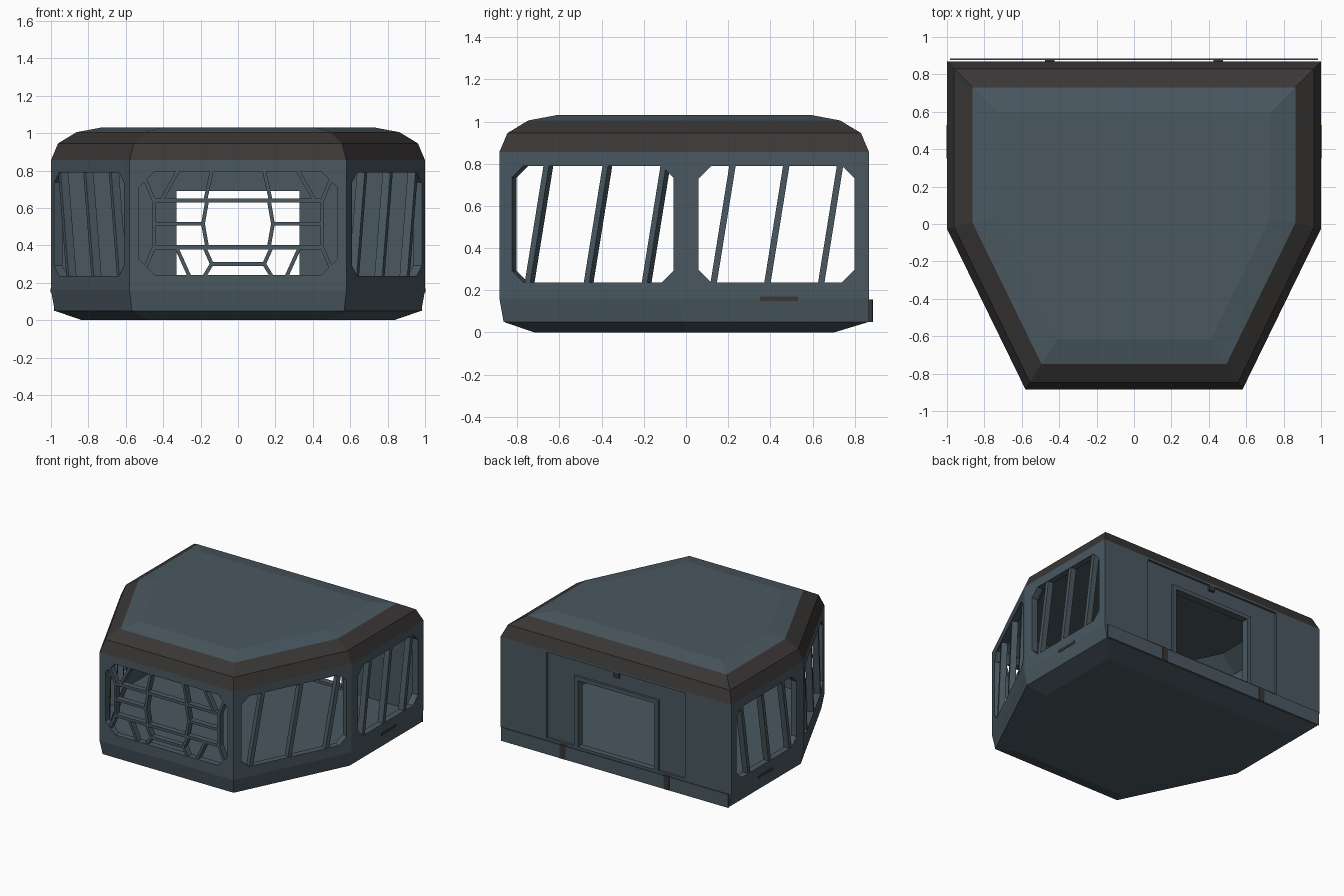
import bpy, bmesh
from mathutils import Vector

if "Cube" in bpy.data.objects:
    bpy.data.objects.remove(bpy.data.objects["Cube"])


def material(name, rgb):
    m = bpy.data.materials.new(name)
    m.diffuse_color = (*rgb, 1)
    m.use_nodes = True
    m.node_tree.nodes["Principled BSDF"].inputs["Base Color"].default_value = m.diffuse_color
    return m


SLATE = material("slate blue", (0.068, 0.098, 0.118))
BROWN = material("dark brown", (0.042, 0.038, 0.036))


def make(name, verts, faces, mats=(SLATE,)):
    me = bpy.data.meshes.new(name)
    me.from_pydata(verts, [], faces)
    bm = bmesh.new()
    bm.from_mesh(me)
    bmesh.ops.recalc_face_normals(bm, faces=bm.faces)
    bm.to_mesh(me)
    bm.free()
    for m in mats:
        me.materials.append(m)
    ob = bpy.data.objects.new(name, me)
    bpy.context.collection.objects.link(ob)
    return ob


def loft(name, rings, mats=(SLATE,)):
    n = len(rings[0])
    verts = [v for r in rings for v in r]
    faces = [list(range(n)), list(range(len(verts) - n, len(verts)))]
    for k in range(len(rings) - 1):
        for i in range(n):
            j = (i + 1) % n
            faces.append([k * n + i, k * n + j, (k + 1) * n + j, (k + 1) * n + i])
    return make(name, verts, faces, mats)


def box(name, x0, x1, y0, y1, z0, z1, mat=SLATE):
    return loft(name, [[(x0, y0, z), (x1, y0, z), (x1, y1, z), (x0, y1, z)] for z in (z0, z1)], (mat,))


# Six-sided footprint, inset by d (and by b at the back)
K = 0.42 / 0.86
L = (1 + K * K) ** 0.5


def ring(z, d, b=None):
    yb = 0.868 - (d if b is None else b)
    yf = -0.885 + d
    slant = lambda y: 0.58 + K * (y + 0.885) - d * L
    ys = (1 - d - 0.58 + d * L) / K - 0.885
    half = [(slant(yf), yf), (1 - d, ys), (1 - d, yb)]
    return [(x, y, z) for x, y in half] + [(-x, y, z) for x, y in reversed(half)]


# Outer shell with brown roof edge
shell = loft("cabin_shell", [ring(0, 0.165), ring(0.05, 0.02, 0), ring(0.16, 0), ring(0.855, 0),
                             ring(0.945, 0.038), ring(1.005, 0.137), ring(1.03, 0.27)], (SLATE, BROWN))
for p in shell.data.polygons:
    if 0.856 < p.center.z < 1.0:
        p.material_index = 1


# Wall panels: map (u, z, depth inward) to world space
def side(s):
    return lambda u, z, d: (s * (1 - d), u, z)


def oblique(s):
    return lambda u, z, d: (s * (0.58 + K * (u + 0.885) - d / L), u + d * K / L, z)


def front(u, z, d):
    return (u, -0.885 + d, z)


def prism(name, pts, panel, d0, d1, mat=SLATE):
    return loft(name, [[panel(u, z, d) for u, z in pts] for d in (d0, d1)], (mat,))


def bar(name, a, b, panel, w=0.026, d0=0.004, d1=0.05):
    a, b = Vector(a), Vector(b)
    t = (b - a).normalized()
    n = Vector((-t.y, t.x)) * w / 2
    return prism(name, [a + n, b + n, b - n, a - n], panel, d0, d1)


def octagon(u0, u1, z0, z1, c):
    return [(u0 + c, z0), (u1 - c, z0), (u1, z0 + c), (u1, z1 - c),
            (u1 - c, z1), (u0 + c, z1), (u0, z1 - c), (u0, z0 + c)]


# Cutters: room interior, windows, rear recess and doorway
cutters = [loft("room_cutter", [ring(0.15, 0.05), ring(0.855, 0.05), ring(0.96, 0.19)])]
Z0, Z1 = 0.237, 0.79
for s in (-1, 1):
    cutters.append(prism("window_cutter", octagon(0.06, 0.80, Z0, Z1, 0.06), side(s), -0.05, 0.09))
    cutters.append(prism("window_cutter", octagon(-0.825, -0.06, Z0, Z1, 0.055), oblique(s), -0.05, 0.09))
cutters.append(prism("window_cutter", octagon(-0.53, 0.53, 0.24, 0.795, 0.085), front, -0.05, 0.09))
cutters.append(box("recess_cutter", -0.6, 0.6, 0.85, 0.95, 0.17, 0.84))
cutters.append(box("door_cutter", -0.33, 0.33, 0.78, 0.95, 0.17, 0.69))
bpy.context.view_layer.objects.active = shell
for c in cutters:
    c.hide_render = True
    mod = shell.modifiers.new("cut", "BOOLEAN")
    mod.operation, mod.solver, mod.object = "DIFFERENCE", "EXACT", c
    bpy.ops.object.modifier_apply(modifier=mod.name)
    bpy.data.objects.remove(c)

# Slanted slats in the side windows, and a dark slot below
for s in (-1, 1):
    for y in (0.13, 0.385, 0.64):
        bar("side_slat", (y, Z0 - 0.01), (y + 0.092, Z1 + 0.01), side(s), 0.03)
    for y in (-0.755, -0.475, -0.2):
        bar("front_side_slat", (y, Z0 - 0.01), (y + 0.092, Z1 + 0.01), oblique(s), 0.026)
    prism("side_slot", [(0.35, 0.148), (0.53, 0.148), (0.53, 0.17), (0.35, 0.17)], side(s), -0.002, 0.006, BROWN)

# Front window lattice
for z in (0.64, 0.39):
    bar("lattice_rail", (-0.45, z), (0.45, z), front, 0.022)
bar("lattice_lower_rail", (-0.145, 0.3), (0.145, 0.3), front, 0.022)
for s in (-1, 1):
    for a, b in [((0.14, 0.8), (0.175, 0.64)), ((0.165, 0.64), (0.187, 0.515)), ((0.187, 0.515), (0.165, 0.39)),
                 ((0.18, 0.39), (0.14, 0.3)), ((0.14, 0.3), (0.18, 0.235)), ((0.18, 0.515), (0.46, 0.515)),
                 ((0.32, 0.8), (0.41, 0.64)), ((0.33, 0.39), (0.26, 0.235)), ((0.45, 0.65), (0.45, 0.38)),
                 ((0.45, 0.64), (0.50, 0.76)), ((0.45, 0.39), (0.50, 0.27))]:
        bar("lattice_bar", (s * a[0], a[1]), (s * b[0], b[1]), front, 0.02)

# Door frame around the rear opening
for s in (-1, 1):
    box("door_jamb", *sorted((s * 0.33, s * 0.365)), 0.81, 0.868, 0.17, 0.72)
box("door_lintel", -0.33, 0.33, 0.81, 0.868, 0.69, 0.72)
box("door_top_latch", -0.025, 0.025, 0.84, 0.868, 0.8, 0.84, BROWN)

# Rear sill plate with two dark hinges
box("rear_sill", -0.985, 0.985, 0.877, 0.884, 0.05, 0.155)
for x in (-0.45, 0.45):
    box("sill_hinge", x - 0.025, x + 0.025, 0.868, 0.886, 0.05, 0.157, BROWN)
